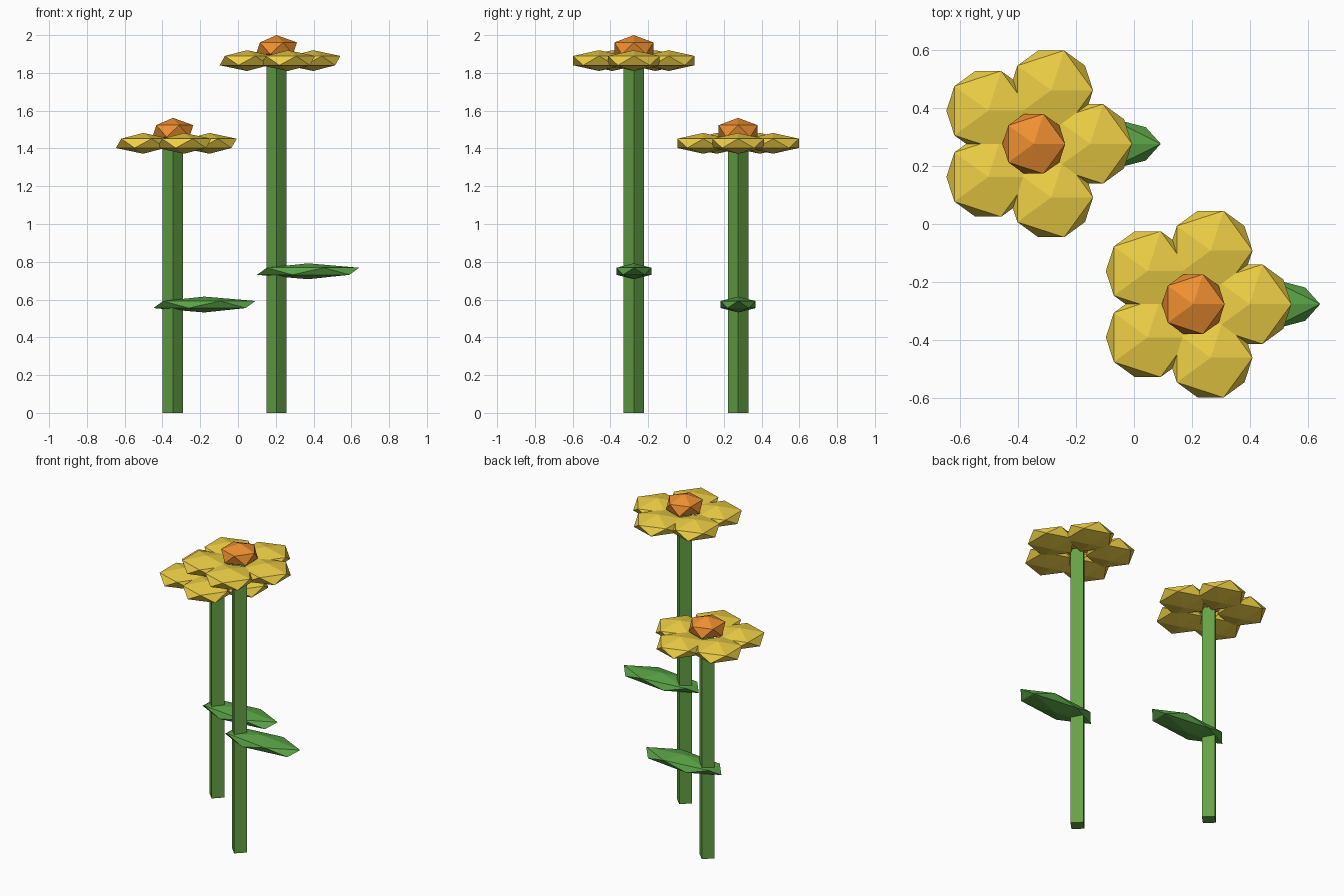
import bpy
from math import cos, sin, tau

if "Cube" in bpy.data.objects:
    bpy.data.objects.remove(bpy.data.objects["Cube"])


def material(name, rgb):
    m = bpy.data.materials.new(name)
    m.diffuse_color = (*rgb, 1)
    m.use_nodes = True
    m.node_tree.nodes["Principled BSDF"].inputs["Base Color"].default_value = m.diffuse_color
    return m


STEM = material("stem_green", (0.13, 0.36, 0.06))
LEAF = material("leaf_green", (0.10, 0.36, 0.06))
PETAL = material("petal_yellow", (0.85, 0.62, 0.06))
CENTRE = material("centre_orange", (0.87, 0.28, 0.03))


def finish(name, mat):
    ob = bpy.context.object
    ob.name = name
    ob.data.materials.append(mat)
    return ob


def blob(name, loc, scale, mat):
    """Squashed 20-sided ball."""
    bpy.ops.mesh.primitive_ico_sphere_add(subdivisions=1, radius=1, location=loc)
    ob = finish(name, mat)
    ob.scale = scale
    return ob


def flower(label, x, y, head_z):
    # Four-sided stem, corners facing front and sides
    bpy.ops.mesh.primitive_cylinder_add(vertices=4, radius=0.054, depth=head_z,
                                        location=(x, y, head_z / 2))
    finish(f"{label}_stem", STEM)
    # Single long leaf
    blob(f"{label}_leaf", (x + 0.167, y, head_z * 0.402), (0.302, 0.109, 0.042), LEAF)
    # Ring of five petals
    for i in range(5):
        a = tau * i / 5
        blob(f"{label}_petal_{i + 1}",
             (x + 0.194 * cos(a), y + 0.194 * sin(a), head_z),
             (0.161, 0.161, 0.055), PETAL)
    # Flower centre
    blob(f"{label}_centre", (x, y, head_z + 0.065), (0.121, 0.121, 0.07), CENTRE)


flower("short_flower", -0.345, 0.276, 1.427)
flower("tall_flower", 0.204, -0.276, 1.865)
